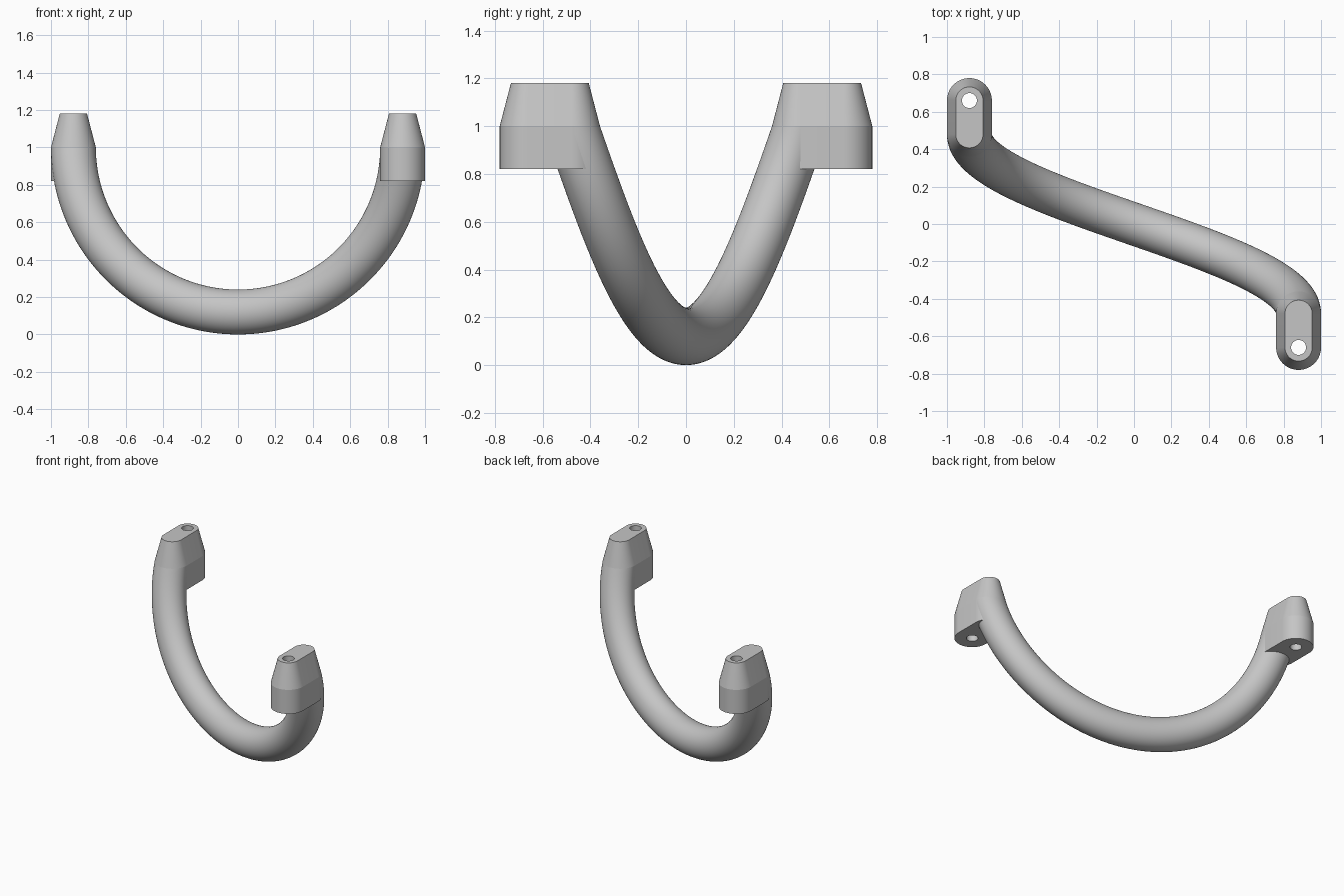
import bpy, bmesh
from math import sin, cos, pi, radians

if "Cube" in bpy.data.objects:
    bpy.data.objects.remove(bpy.data.objects["Cube"], do_unlink=True)

ARC_R, TUBE_R = 0.88, 0.12      # bend radius and bar thickness
CENTRE_Z = 1.0                  # height of the bend axis
END_Y, HOLE_Y = 0.48, 0.66      # bar end and screw hole distances

grey = bpy.data.materials.new("light_grey")
grey.use_nodes = True
colour = (0.56, 0.56, 0.56, 1)
grey.diffuse_color = colour
grey.node_tree.nodes["Principled BSDF"].inputs["Base Color"].default_value = colour


def finish(bm, name):
    bmesh.ops.recalc_face_normals(bm, faces=bm.faces)
    mesh = bpy.data.meshes.new(name)
    bm.to_mesh(mesh)
    bm.free()
    mesh.materials.append(grey)
    mesh.shade_smooth()
    mesh.set_sharp_from_angle(angle=radians(12))
    obj = bpy.data.objects.new(name, mesh)
    bpy.context.collection.objects.link(obj)
    return obj


def add_ring(bm, points):
    return [bm.verts.new(p) for p in points]


def bridge(bm, a, b):
    n = len(a)
    for i in range(n):
        j = (i + 1) % n
        bm.faces.new((a[i], a[j], b[j], b[i]))


def ring_edges(bm, ring):
    return [bm.edges.get((v, ring[(i + 1) % len(ring)])) for i, v in enumerate(ring)]


def circle(r, n):
    return [(r * cos(2 * pi * i / n), r * sin(2 * pi * i / n)) for i in range(n)]


def slot(r, z, n=32):
    """Rounded slot outline running from the bar end to the screw hole."""
    pts = []
    for start, y in ((0, -END_Y), (pi, -HOLE_Y)):
        for i in range(n + 1):
            a = start + pi * i / n
            pts.append((ARC_R + r * cos(a), y + r * sin(a), z))
    return pts


def make_bar(steps=96, sides=64):
    """Half turn of a helix with a round section."""
    bm = bmesh.new()
    rings = []
    for s in range(steps + 1):
        t = -pi / 2 + pi * s / steps
        rings.append(add_ring(bm, [
            ((ARC_R + u) * sin(t), v - END_Y * t / (pi / 2), CENTRE_Z - (ARC_R + u) * cos(t))
            for u, v in circle(TUBE_R, sides)]))
    for a, b in zip(rings, rings[1:]):
        bridge(bm, a, b)
    bm.faces.new(rings[0])
    bm.faces.new(rings[-1])
    return finish(bm, "handle_bar")


def make_mount(name):
    """Slot-shaped foot with a tapered top and a through hole."""
    bm = bmesh.new()
    bottom, top = CENTRE_Z - 0.18, CENTRE_Z + 0.18
    outer = [add_ring(bm, slot(r, z)) for r, z in
             ((TUBE_R, bottom), (TUBE_R, CENTRE_Z), (0.073, top))]
    hole = [add_ring(bm, [(ARC_R + x, y - HOLE_Y, z) for x, y in circle(0.04, 40)])
            for z in (bottom, top)]
    for a, b in zip(outer, outer[1:]):
        bridge(bm, a, b)
    bridge(bm, *hole)
    for rim, bore in ((outer[0], hole[0]), (outer[-1], hole[1])):
        bmesh.ops.triangle_fill(bm, use_beauty=True,
                                edges=ring_edges(bm, rim) + ring_edges(bm, bore))
    return finish(bm, name)


make_bar()
make_mount("left_mount")
make_mount("right_mount").rotation_euler.z = pi
